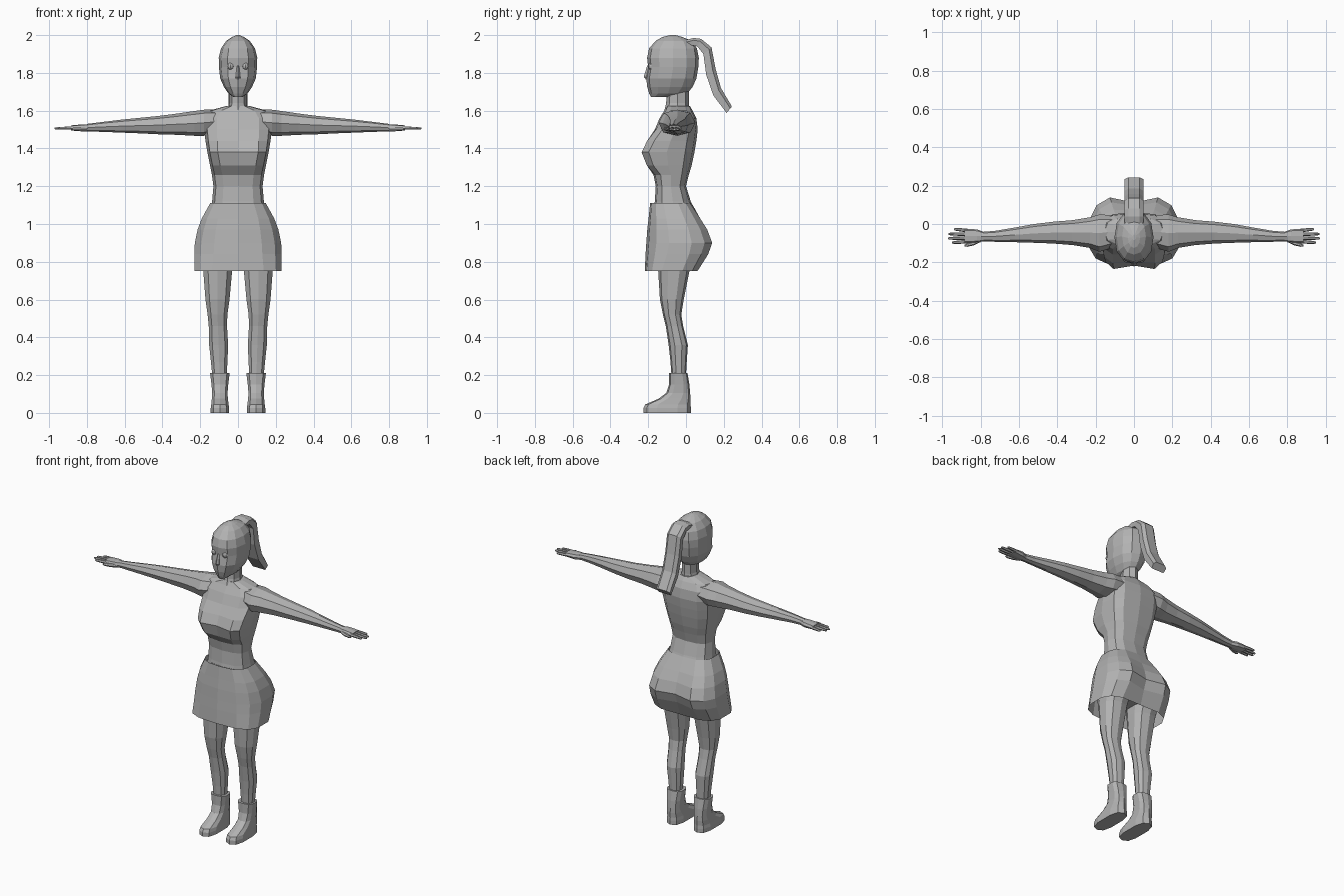
import bpy, bmesh, math
from mathutils import Vector

grey = bpy.data.materials.new("plain grey")
grey.diffuse_color = (0.45, 0.45, 0.45, 1)


def finish(name, bm):
    bmesh.ops.recalc_face_normals(bm, faces=bm.faces)
    me = bpy.data.meshes.new(name)
    bm.to_mesh(me)
    bm.free()
    me.materials.append(grey)
    ob = bpy.data.objects.new(name, me)
    bpy.context.collection.objects.link(ob)
    return ob


def loft(name, rings, caps=(True, True)):
    """Skin a list of equal-length point rings, optionally capping the ends."""
    bm = bmesh.new()
    vs = [[bm.verts.new(p) for p in r] for r in rings]
    n = len(vs[0])
    for a, b in zip(vs, vs[1:]):
        for i in range(n):
            j = (i + 1) % n
            bm.faces.new((a[i], a[j], b[j], b[i]))
    if caps[0]:
        bm.faces.new(vs[0])
    if caps[1]:
        bm.faces.new(vs[-1])
    return finish(name, bm)


def spow(v, e):
    return math.copysign(abs(v) ** e, v) if abs(v) > 1e-6 else 0.0


def level(z, x0, x1, yf, yb, e=0.8, n=12, dent_f=0.0, dent_b=0.0):
    """Horizontal rounded ring; dents pull the middle of front or back inward."""
    pts = []
    for i in range(n):
        a = 2 * math.pi * i / n - math.pi / 2
        c, s = spow(math.cos(a), e), spow(math.sin(a), e)
        y = (yf + yb) / 2 + s * (yb - yf) / 2
        if abs(c) < 0.01:
            y += dent_f if s < 0 else -dent_b
        pts.append(Vector(((x0 + x1) / 2 + c * (x1 - x0) / 2, y, z)))
    return pts


def slice_x(x, y0, y1, z0, z1, e=0.9, n=8):
    """Upright rounded ring across the x axis."""
    pts = []
    for i in range(n):
        a = 2 * math.pi * i / n
        pts.append(Vector((x, (y0 + y1) / 2 + spow(math.cos(a), e) * (y1 - y0) / 2,
                           (z0 + z1) / 2 + spow(math.sin(a), e) * (z1 - z0) / 2)))
    return pts


# Torso: z, half width, front y, back y, roundness, front dent
torso = [(1.06, .145, -.175, .05, .75, 0), (1.12, .137, -.165, .025, .75, 0),
         (1.2, .13, -.16, .0, .75, 0), (1.26, .138, -.172, .015, .75, 0),
         (1.31, .148, -.218, .03, .65, .012), (1.38, .162, -.247, .045, .6, .03),
         (1.44, .172, -.218, .055, .65, .025), (1.5, .18, -.17, .062, .7, .005),
         (1.56, .185, -.14, .055, .75, 0), (1.6, .155, -.115, .035, .8, 0),
         (1.625, .06, -.105, .02, .9, 0)]
loft("torso", [level(z, -w, w, f, b, e, 12, d) for z, w, f, b, e, d in torso])

# Skirt, open at the hem, with the seat parted at the back
skirt = [(1.11, .15, -.19, .03, .7, 0), (1.03, .195, -.198, .085, .72, .015),
         (.97, .218, -.205, .125, .74, .03), (.9, .233, -.21, .152, .74, .04),
         (.84, .235, -.214, .13, .72, .04), (.75, .235, -.218, .07, .65, .01)]
loft("skirt", [level(z, -w, w, f, b, e, 14, 0, d) for z, w, f, b, e, d in skirt], (False, False))

# Hips inside the skirt
hips = [(1.1, .14, -.17, .02), (.98, .19, -.18, .09), (.88, .205, -.18, .1), (.8, .17, -.14, .04)]
loft("hips", [level(z, -w, w, f, b) for z, w, f, b in hips])

# Neck
loft("neck", [level(z, -w, w, f, b, 1, 8) for z, w, f, b in
              [(1.58, .06, -.12, .02), (1.64, .045, -.105, .015), (1.74, .045, -.1, .015)]])

# Head
head = [(1.672, .024, -.185, -.1, .9), (1.69, .05, -.195, .005, .95), (1.725, .074, -.205, .035, .9),
        (1.77, .094, -.21, .055, .88), (1.83, .101, -.2, .065, .88), (1.88, .102, -.206, .068, .88),
        (1.93, .09, -.195, .058, .88), (1.97, .062, -.16, .03, .9), (1.99, .032, -.125, -.02, 1),
        (2.0, .008, -.085, -.055, 1)]
loft("head", [level(z, -w, w, f, b, e, 12) for z, w, f, b, e in head])

# Nose
loft("nose", [level(z, -w, w, f, -.17, 1, 6) for z, w, f in
              [(1.765, .014, -.212), (1.778, .014, -.224), (1.84, .006, -.205)]])

# Ponytail: a flat strap following outer and inner side profiles
outer = [(.0, 1.975), (.04, 1.985), (.08, 1.98), (.135, 1.935), (.157, 1.82), (.185, 1.72), (.243, 1.622)]
inner = [(.0, 1.93), (.035, 1.945), (.06, 1.94), (.092, 1.9), (.107, 1.79), (.145, 1.68), (.215, 1.588)]
tail = []
for (yo, zo), (yi, zi) in zip(outer, inner):
    tail.append([Vector(p) for p in ((-.03, yo, zo), (.03, yo, zo), (.049, yo * .7 + yi * .3, zo * .7 + zi * .3),
                                     (.044, yi, zi), (-.044, yi, zi), (-.049, yo * .7 + yi * .3, zo * .7 + zi * .3))])
loft("ponytail", tail)

# Arm slices: x, y range, z range
arm = [(.1, -.12, .045, 1.48, 1.605), (.18, -.145, .05, 1.467, 1.605), (.23, -.125, .035, 1.467, 1.598),
       (.32, -.11, .02, 1.472, 1.585), (.42, -.102, .012, 1.475, 1.572), (.52, -.098, .0, 1.48, 1.562),
       (.62, -.095, -.018, 1.484, 1.552), (.72, -.093, -.035, 1.488, 1.54), (.8, -.09, -.042, 1.49, 1.53)]
palm = [(.775, -.088, -.045, 1.492, 1.528), (.82, -.097, -.028, 1.49, 1.528), (.885, -.1, -.025, 1.495, 1.522)]
# Fingers: start x, end x, start y, end y
fingers = [(.87, .95, -.092, -.097), (.87, .972, -.073, -.075),
           (.87, .968, -.053, -.052), (.87, .94, -.034, -.027)]
# Leg levels: z, inner x, outer x, front y, back y
leg = [(.93, .02, .2, -.165, .09), (.82, .022, .195, -.158, .05), (.75, .028, .187, -.147, .018),
       (.6, .042, .175, -.138, -.012), (.52, .054, .163, -.122, -.025), (.46, .056, .157, -.107, -.015),
       (.36, .05, .155, -.092, .01), (.27, .054, .145, -.082, .004), (.17, .06, .135, -.075, -.002)]
boot = [(.212, .042, .15, -.09, .008), (.15, .05, .142, -.09, .018), (.105, .054, .138, -.105, .022),
        (.075, .052, .14, -.145, .024), (.045, .048, .143, -.215, .024),
        (.025, .046, .146, -.225, .026), (.0, .046, .146, -.225, .026)]

for side, s in (("left", 1), ("right", -1)):
    def flip(rings):
        return [[Vector((p.x * s, p.y, p.z)) for p in r] for r in rings]

    loft(side + "_arm", flip([slice_x(*a) for a in arm]))
    loft(side + "_palm", flip([slice_x(*a, e=.7) for a in palm]))
    for k, (x0, x1, y0, y1) in enumerate(fingers):
        rings = []
        for t, r in ((0, .0095), (.5, .009), (.9, .007), (1, .004)):
            y, z = y0 + (y1 - y0) * t, 1.508 - .002 * t
            rings.append(slice_x(x0 + (x1 - x0) * t, y - r, y + r, z - r, z + r, 1, 6))
        loft(f"{side}_finger_{k + 1}", flip(rings))
    # Thumb, angled toward the front
    loft(side + "_thumb", flip([slice_x(x, y - r, y + r, 1.503 - r, 1.503 + r, 1, 6) for x, y, r in
                                ((.8, -.082, .012), (.835, -.1, .011), (.87, -.11, .009), (.885, -.113, .004))]))

    loft(side + "_leg", flip([level(*l, e=.85, n=10) for l in leg]))
    loft(side + "_boot", flip([level(*b, e=.7, n=10) for b in boot]))

    # Eye
    bm = bmesh.new()
    bmesh.ops.create_uvsphere(bm, u_segments=8, v_segments=6, radius=.019)
    bmesh.ops.translate(bm, verts=bm.verts, vec=(s * .039, -.183, 1.835))
    finish(side + "_eye", bm)
